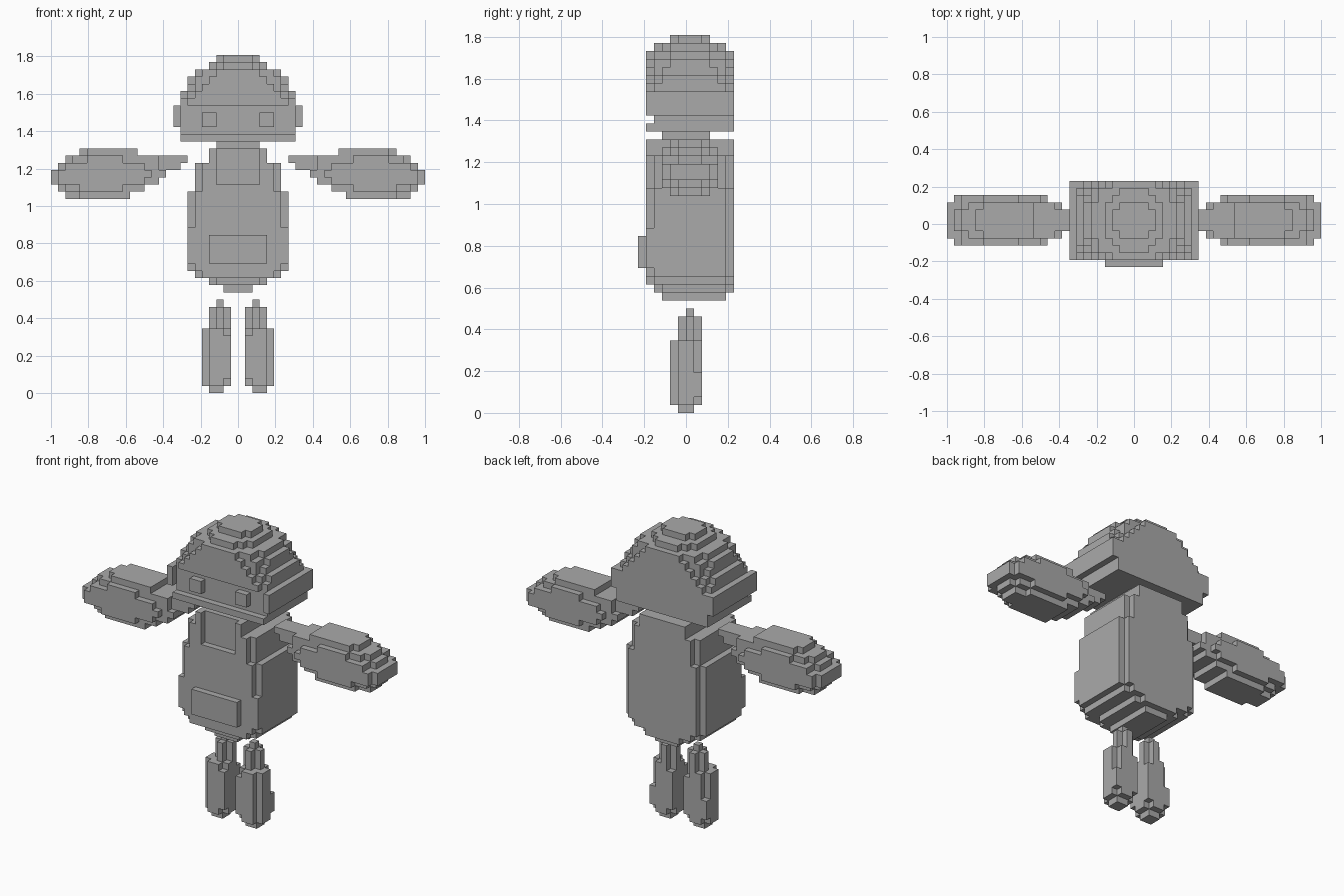
import bpy, bmesh
from mathutils import Vector

if "Cube" in bpy.data.objects:
    bpy.data.objects.remove(bpy.data.objects["Cube"])

U = 2 / 52  # size of one cube

grey = bpy.data.materials.new("grey")
grey.diffuse_color = (0.40, 0.40, 0.40, 1)
grey.use_nodes = True
grey.node_tree.nodes["Principled BSDF"].inputs["Base Color"].default_value = grey.diffuse_color


def box(x0, x1, y0, y1, z0, z1):
    return {(x, y, z) for x in range(x0, x1) for y in range(y0, y1) for z in range(z0, z1)}


def wide(hx, y0, y1, z0, z1):
    return box(-hx, hx, y0, y1, z0, z1)


def mirror(cells):
    return {(-1 - x, y, z) for x, y, z in cells}


def build(name, cells):
    """Make a skin of the outer cube faces and merge flat areas."""
    bm = bmesh.new()
    verts = {}

    def vert(p):
        if p not in verts:
            verts[p] = bm.verts.new(Vector(p) * U)
        return verts[p]

    for c in cells:
        for axis in range(3):
            a, b = (axis + 1) % 3, (axis + 2) % 3
            for side in (0, 1):
                n = list(c)
                n[axis] += 2 * side - 1
                if tuple(n) in cells:
                    continue
                ring = []
                for da, db in ((0, 0), (1, 0), (1, 1), (0, 1)):
                    p = list(c)
                    p[axis] += side
                    p[a] += da
                    p[b] += db
                    ring.append(vert(tuple(p)))
                bm.faces.new(ring if side else ring[::-1])
    bmesh.ops.dissolve_limit(bm, angle_limit=0.01, verts=bm.verts[:], edges=bm.edges[:])
    me = bpy.data.meshes.new(name)
    bm.to_mesh(me)
    bm.free()
    me.materials.append(grey)
    bpy.context.collection.objects.link(bpy.data.objects.new(name, me))


# head: each row is (z0, z1, [(half width, depth inset)])
head = set()
for z0, z1, steps in (
    (35, 37, [(8, 0)]),
    (37, 40, [(9, 0)]),
    (40, 41, [(7, 0), (8, 1)]),
    (41, 42, [(6, 0), (7, 1), (8, 2)]),
    (42, 43, [(5, 0), (6, 1), (7, 2)]),
    (43, 44, [(4, 0), (6, 1), (7, 3)]),
    (44, 45, [(3, 0), (5, 1), (6, 3)]),
    (45, 46, [(2, 1), (3, 2), (4, 3)]),
    (46, 47, [(2, 3), (3, 4)]),
):
    for hx, inset in steps:
        head |= wide(hx, -5 + inset, 6 - inset, z0, z1)
# sunken face band
head -= wide(8, -5, -4, 36, 40)
build("head", head)

# eyes
eye = box(3, 5, -5, -4, 37, 39)
build("right_eye", eye)
build("left_eye", mirror(eye))

# body: each row is (half width, y0, y1, z0, z1)
body = set()
for row in (
    (2, -3, 5, 14, 15),
    (3, -4, 6, 15, 16), (4, -3, 5, 15, 16),
    (5, -5, 6, 16, 17), (6, -4, 5, 16, 17),
    (6, -5, 6, 17, 28), (7, -4, 5, 17, 28), (7, -5, 5, 18, 23),
    (5, -5, 6, 28, 32), (6, -4, 5, 28, 32),
    (4, -5, 6, 32, 34),
    (3, -3, 3, 34, 35),
):
    body |= wide(*row)
# sunken bib
body -= wide(3, -5, -4, 29, 34)
build("body", body)

# pouch on the belly
build("pouch", wide(4, -6, -5, 18, 22))

# arms: for each row, x spans at depth 3, 5 and 7 cubes
arm = set()
for z, spans in (
    (33, [(14, 22), (14, 21)]),
    (32, [(7, 24), (11, 23), (16, 21)]),
    (31, [(8, 25), (11, 24), (13, 24)]),
    (30, [(10, 26), (10, 26), (12, 25)]),
    (29, [(11, 26), (11, 26), (13, 25)]),
    (28, [(13, 25), (13, 24), (16, 22)]),
    (27, [(15, 24), (15, 22)]),
):
    for i, (x0, x1) in enumerate(spans):
        arm |= box(x0, x1, -1 - i, 2 + i, z, z + 1)
build("right_arm", arm)
build("left_arm", mirror(arm))

# legs
leg = (box(2, 4, -1, 1, 0, 1)
       | box(1, 5, -1, 1, 1, 9) | box(2, 4, -2, 2, 1, 9)
       | box(1, 4, -2, 2, 2, 8) | box(3, 5, -1, 2, 2, 5)
       | box(1, 4, 0, 1, 9, 12) | box(2, 3, -1, 2, 9, 12)
       | box(2, 3, 0, 1, 12, 13))
build("right_leg", leg)
build("left_leg", mirror(leg))
